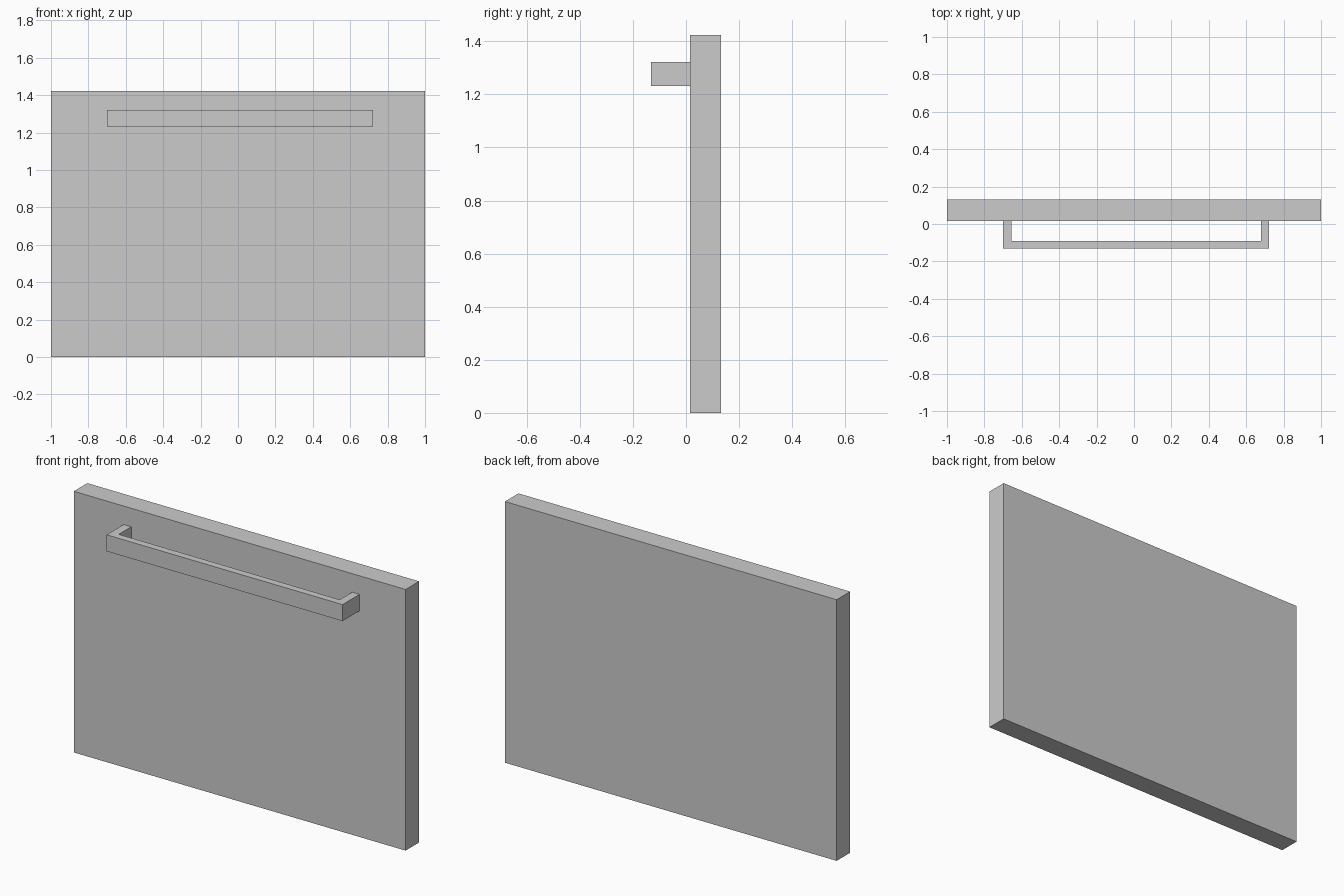
import bpy
import bmesh

if "Cube" in bpy.data.objects:
    bpy.data.objects.remove(bpy.data.objects["Cube"])


def extrude_outline(name, outline, z0, z1):
    """Closed solid from an xy outline, raised from z0 to z1."""
    bm = bmesh.new()
    face = bm.faces.new([bm.verts.new((x, y, z0)) for x, y in outline])
    top = bmesh.ops.extrude_face_region(bm, geom=[face], use_keep_orig=True)
    verts = [v for v in top["geom"] if isinstance(v, bmesh.types.BMVert)]
    bmesh.ops.translate(bm, verts=verts, vec=(0, 0, z1 - z0))
    bmesh.ops.recalc_face_normals(bm, faces=bm.faces)
    mesh = bpy.data.meshes.new(name)
    bm.to_mesh(mesh)
    bm.free()
    obj = bpy.data.objects.new(name, mesh)
    bpy.context.collection.objects.link(obj)
    return obj


FRONT, BACK = 0.015, 0.131   # panel faces
OUTER, INNER = -0.131, -0.092  # grip bar faces

# Flat front panel
extrude_outline("front_panel",
                [(-1, FRONT), (1, FRONT), (1, BACK), (-1, BACK)], 0, 1.423)

# U-shaped pull handle, its two legs meeting the panel
extrude_outline("pull_handle",
                [(-0.70, FRONT), (-0.70, OUTER), (0.722, OUTER), (0.722, FRONT),
                 (0.678, FRONT), (0.678, INNER), (-0.654, INNER), (-0.654, FRONT)],
                1.232, 1.322)
